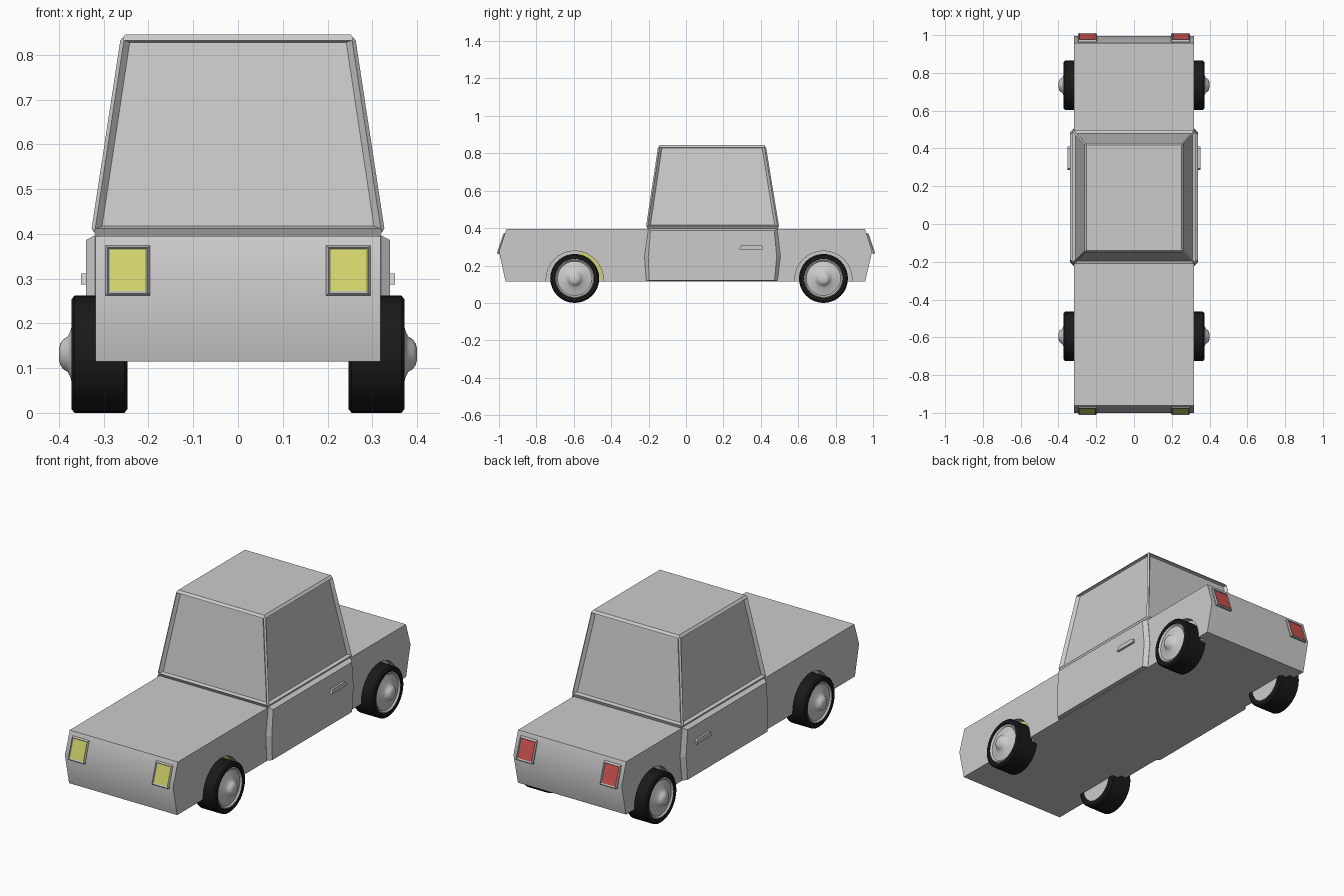
import bpy, bmesh, math

if "Cube" in bpy.data.objects:
    bpy.data.objects.remove(bpy.data.objects["Cube"])


def material(name, rgb):
    m = bpy.data.materials.new(name)
    m.diffuse_color = (*rgb, 1)
    m.use_nodes = True
    m.node_tree.nodes["Principled BSDF"].inputs["Base Color"].default_value = m.diffuse_color
    return m


BLACK = material("rubber", (0.01, 0.01, 0.01))
YELLOW = material("headlight_yellow", (0.65, 0.65, 0.15))
RED = material("taillight_red", (0.6, 0.08, 0.08))


def finish(name, bm, mats=(), mirror=False, smooth=None):
    bmesh.ops.recalc_face_normals(bm, faces=bm.faces)
    me = bpy.data.meshes.new(name)
    bm.to_mesh(me)
    bm.free()
    ob = bpy.data.objects.new(name, me)
    bpy.context.collection.objects.link(ob)
    for m in mats:
        me.materials.append(m)
    bpy.ops.object.select_all(action='DESELECT')
    bpy.context.view_layer.objects.active = ob
    ob.select_set(True)
    if smooth:
        bpy.ops.object.shade_smooth_by_angle(angle=math.radians(smooth))
    if mirror:
        ob.modifiers.new("mirror", 'MIRROR')
    return ob


def loft(rings, caps=True, closed=False):
    """Skin a list of equal-length point rings."""
    bm = bmesh.new()
    vs = [[bm.verts.new(p) for p in r] for r in rings]
    n = len(vs[0])
    for a, b in zip(vs, vs[1:] + (vs[:1] if closed else [])):
        for i in range(n):
            bm.faces.new((a[i], a[(i + 1) % n], b[(i + 1) % n], b[i]))
    if caps:
        bm.faces.new(vs[0])
        bm.faces.new(vs[-1])
    return bm


def lathe(profile, cy, cz, n=32):
    """Turn (x, radius) points around a wheel axle."""
    return [[(x, cy + r * math.cos(2 * math.pi * i / n), cz + r * math.sin(2 * math.pi * i / n))
             for i in range(n)] for x, r in profile]


WHEELS = {"front": -0.595, "rear": 0.735}

# Lower body: side profile carried across the width
side = [(-0.96, 0.395), (-1.0, 0.275), (-0.965, 0.115), (0.958, 0.115), (0.995, 0.275), (0.957, 0.395)]
body = finish("body", loft([[(x, y, z) for y, z in side] for x in (-0.318, 0.318)]))

# Shallow wheel arches cut into both flanks
for name, cy in WHEELS.items():
    cutter = finish(name + "_arch_cutter", loft(lathe([(0.285, 0.153), (0.4, 0.153)], cy, 0.125)), mirror=True)
    cutter.hide_render = True
    mod = body.modifiers.new(name + "_arch", 'BOOLEAN')
    mod.object = cutter
    mod.operation = 'DIFFERENCE'
    mod.solver = 'EXACT'
    bpy.context.view_layer.objects.active = body
    bpy.ops.object.modifier_apply(modifier=mod.name)
    bpy.data.objects.remove(cutter)
bpy.ops.object.select_all(action='DESELECT')
body.select_set(True)
bpy.context.view_layer.objects.active = body
bpy.ops.object.shade_smooth_by_angle(angle=math.radians(36))

# Yellow lining at the rear quarter of the front arch
arc = [math.radians(80 * i / 8) for i in range(9)]
bm = bmesh.new()
rows = [[bm.verts.new((0.29, -0.595 + r * math.cos(a), 0.125 + r * math.sin(a))) for a in arc]
        for r in (0.11, 0.15)]
for i in range(8):
    bm.faces.new((rows[0][i], rows[1][i], rows[1][i + 1], rows[0][i + 1]))
finish("front_arch_lining", bm, [YELLOW], mirror=True)

# Cabin: tapered box with chamfered pillars and recessed windows
levels = [(0.315, -0.203, 0.49, 0.393), (0.327, -0.213, 0.497, 0.412),
          (0.263, -0.15, 0.428, 0.832), (0.252, -0.14, 0.418, 0.845)]
bm = loft([[(-x, a, z), (x, a, z), (x, b, z), (-x, b, z)] for x, a, b, z in levels])
pillars = [e for e in bm.edges if abs(e.verts[0].co.z - e.verts[1].co.z) > 0.2]
bmesh.ops.bevel(bm, geom=pillars, offset=0.008, segments=1, affect='EDGES')
bmesh.ops.recalc_face_normals(bm, faces=bm.faces)
panes = [f for f in bm.faces if abs(f.normal.z) < 0.3 and f.calc_area() > 0.1]
bmesh.ops.inset_individual(bm, faces=panes, thickness=0.02, depth=-0.016)
for f in panes:
    for v in f.verts:
        v.co.z = 0.417 if v.co.z < 0.6 else 0.828
finish("cabin", bm)

# Doors: raised panels with sloping edges
edge = [(-0.201, 0.397), (-0.222, 0.25), (-0.213, 0.117), (0.489, 0.117), (0.505, 0.25), (0.488, 0.397)]
face = [(-0.19, 0.386), (-0.202, 0.25), (-0.197, 0.12), (0.473, 0.12), (0.485, 0.25), (0.472, 0.386)]
finish("door", loft([[(0.31, y, z) for y, z in edge], [(0.319, y, z) for y, z in edge],
                     [(0.34, y, z) for y, z in face]]), mirror=True)

# Door handles
grip = [(0.285, 0.287), (0.41, 0.287), (0.41, 0.303), (0.4, 0.311), (0.295, 0.311)]
finish("door_handle", loft([[(x, y, z) for y, z in grip] for x in (0.335, 0.351)]), mirror=True)


# Lights: framed boxes following the sloping end panels, with a recessed lens
def light(name, s, mat):
    def ring(out, x0, x1, z0, z1):
        return [(x, s * (0.96 + 0.04 * (0.395 - z) / 0.12 + out), z)
                for x, z in ((x0, z0), (x1, z0), (x1, z1), (x0, z1))]
    bm = loft([ring(-0.008, 0.197, 0.296, 0.262, 0.374), ring(0.001, 0.197, 0.296, 0.262, 0.374),
               ring(0.008, 0.202, 0.291, 0.267, 0.369), ring(0.004, 0.206, 0.288, 0.272, 0.366)])
    bm.faces.ensure_lookup_table()
    bm.faces[-1].material_index = 1
    grey = material(name + "_frame", (0.5, 0.5, 0.5))
    finish(name, bm, [grey, mat], mirror=True)


light("headlight", -1, YELLOW)
light("taillight", 1, RED)

# Wheels: black tyre with a grey dished rim and domed centre cap
tyre = [(0.247, 0.1), (0.247, 0.123), (0.254, 0.131), (0.365, 0.131), (0.372, 0.123), (0.372, 0.106), (0.355, 0.1)]
rim = [(0.25, 0.101), (0.366, 0.106), (0.37, 0.1), (0.363, 0.092), (0.369, 0.07), (0.375, 0.05),
       (0.381, 0.039), (0.391, 0.033), (0.397, 0.024), (0.4, 0.012)]
for name, cy in WHEELS.items():
    finish(name + "_tyre", loft(lathe(tyre, cy, 0.131), False, True), [BLACK], True, 40)
    finish(name + "_rim", loft(lathe(rim, cy, 0.131)), (), True, 40)
